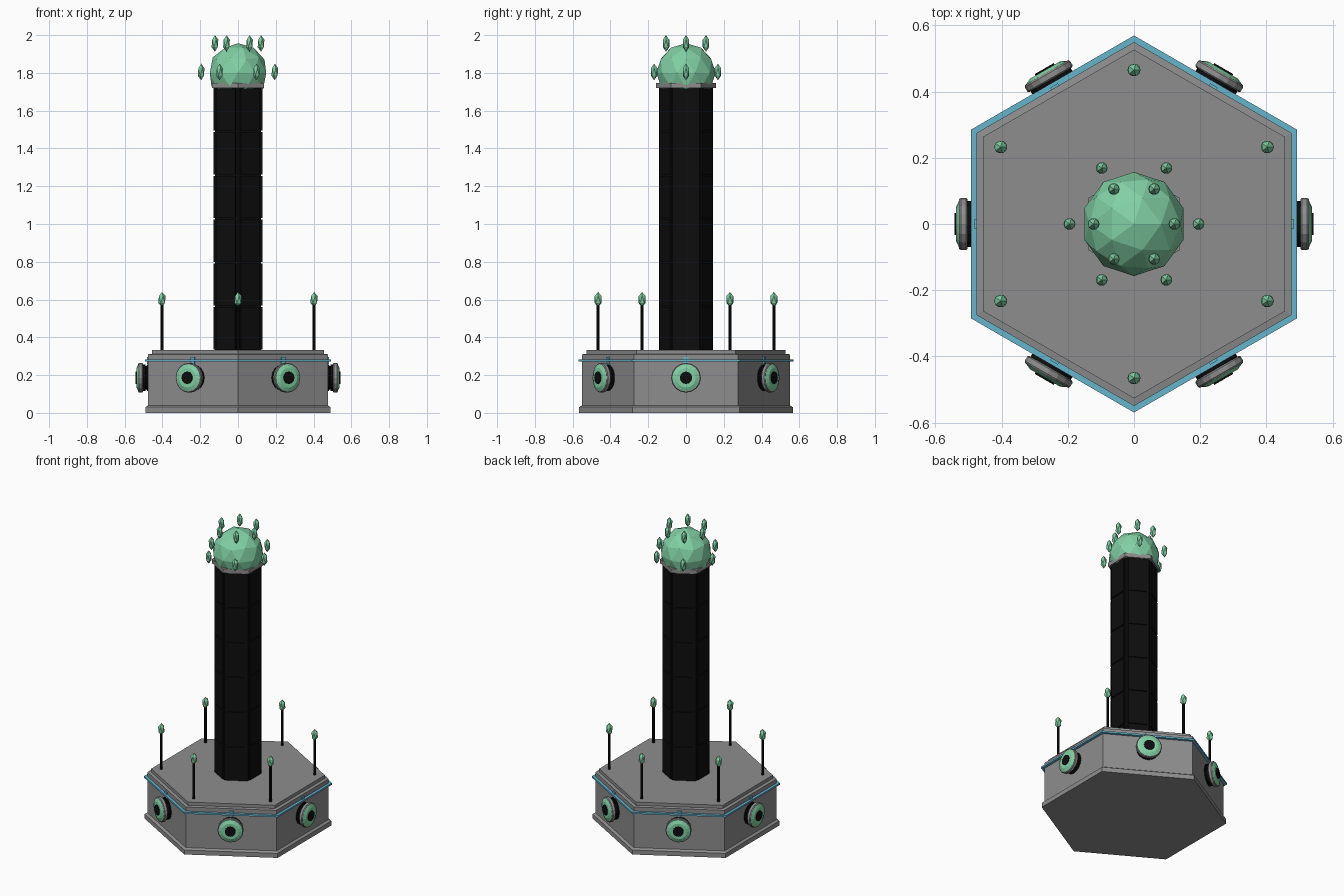
import bpy, bmesh, math
from mathutils import Matrix, Vector

if "Cube" in bpy.data.objects:
    bpy.data.objects.remove(bpy.data.objects["Cube"])

def material(name, rgb):
    m = bpy.data.materials.new(name)
    m.diffuse_color = (*rgb, 1)
    m.use_nodes = True
    m.node_tree.nodes["Principled BSDF"].inputs["Base Color"].default_value = m.diffuse_color
    return m

GREY = material("stone grey", (0.27, 0.27, 0.275))
BLACK = material("black", (0.004, 0.004, 0.004))
GREEN = material("crystal green", (0.22, 0.63, 0.37))
BLUE = material("trim blue", (0.13, 0.46, 0.60))
C30 = math.cos(math.pi / 6)

def finish(bm, name, mat):
    bmesh.ops.recalc_face_normals(bm, faces=bm.faces[:])
    me = bpy.data.meshes.new(name)
    bm.to_mesh(me)
    bm.free()
    me.materials.append(mat)
    ob = bpy.data.objects.new(name, me)
    bpy.context.collection.objects.link(ob)
    return ob

def lathe(name, profile, n, mat, phase=0.0, matrix=None):
    """Closed n-sided solid from (radius, height) points, flat caps."""
    bm = bmesh.new()
    rings = [[bm.verts.new((r * math.cos(phase + i * math.tau / n),
                            r * math.sin(phase + i * math.tau / n), z))
              for i in range(n)] for r, z in profile]
    for a, b in zip(rings, rings[1:]):
        for i in range(n):
            j = (i + 1) % n
            bm.faces.new((a[i], a[j], b[j], b[i]))
    bm.faces.new(rings[0][::-1])
    bm.faces.new(rings[-1])
    if matrix:
        bm.transform(matrix)
    return finish(bm, name, mat)

def hexagon(name, profile, mat):
    """Hexagonal solid, points toward +-y; radii given to the flats."""
    return lathe(name, [(a / C30, z) for a, z in profile], 6, mat, math.pi / 6)

def box(name, centre, size, angle, mat):
    bm = bmesh.new()
    bmesh.ops.create_cube(bm, size=1)
    bm.transform(Matrix.Rotation(angle, 4, 'Z') @ Matrix.Translation(centre)
                 @ Matrix.Diagonal((*size, 1)))
    return finish(bm, name, mat)

def crystal(name, pos, r, h, mat=GREEN, sub=1):
    bm = bmesh.new()
    bmesh.ops.create_icosphere(bm, subdivisions=sub, radius=1)
    bm.transform(Matrix.Translation(pos) @ Matrix.Diagonal((r, r, h, 1)))
    return finish(bm, name, mat)

def polar(r, a, z):
    return Vector((r * math.cos(a), r * math.sin(a), z))

# Base with bottom lip and stepped top
hexagon("base", [(0.49, 0), (0.49, 0.03), (0.476, 0.04), (0.476, 0.31),
                 (0.456, 0.313), (0.456, 0.334)], GREY)
hexagon("base_trim", [(0.493, 0.272), (0.493, 0.283)], BLUE)

# Column core, collar and globe
hexagon("column", [(0.123, 0.33), (0.123, 1.73)], BLACK)
hexagon("collar", [(0.137, 1.72), (0.137, 1.747)], GREY)
crystal("globe", (0, 0, 1.80), 0.157, 0.157, sub=2)

ROWS = 6
for k in range(6):
    a = k * math.pi / 3
    # Column panels, one stack per side
    step = 1.39 / ROWS
    for row in range(ROWS):
        box(f"column_panel_{k}_{row}", (0.122, 0, 0.332 + step * (row + 0.5)),
            (0.016, 0.115, step - 0.008), a, BLACK)

    # Trim clip in the middle of each side
    box(f"trim_clip_{k}", (0.477, 0, 0.278), (0.012, 0.026, 0.036), a, BLUE)

    # Round port: ribbed neck, rim, lens and pupil, facing outward
    m = (Matrix.Rotation(a, 4, 'Z') @ Matrix.Translation((0, 0, 0.186))
         @ Matrix.Rotation(math.pi / 2, 4, 'Y'))
    lathe(f"port_neck_{k}", [(0.07, 0.47), (0.07, 0.481), (0.062, 0.484),
                             (0.062, 0.488), (0.07, 0.491), (0.07, 0.507)],
          16, BLACK, 0, m)
    lathe(f"port_rim_{k}", [(0.074, 0.503), (0.079, 0.507), (0.079, 0.523),
                            (0.075, 0.528)], 16, GREY, 0, m)
    lathe(f"port_lens_{k}", [(0.074, 0.527), (0.052, 0.537)], 16, GREEN, 0, m)
    lathe(f"port_pupil_{k}", [(0.033, 0.535), (0.033, 0.542)], 12, BLACK, 0, m)

    # Posts with crystal tips at the base corners
    p = polar(0.465, a + math.pi / 6, 0)
    lathe(f"post_{k}", [(0.008, 0.33), (0.008, 0.575)], 8, BLACK, 0,
          Matrix.Translation(p))
    crystal(f"post_crystal_{k}", p + Vector((0, 0, 0.6)), 0.022, 0.04)

    # Two rings of floating crystals round the globe
    crystal(f"lower_crystal_{k}", polar(0.195, a, 1.805), 0.02, 0.044)
    crystal(f"upper_crystal_{k}", polar(0.122, a, 1.956), 0.02, 0.044)
